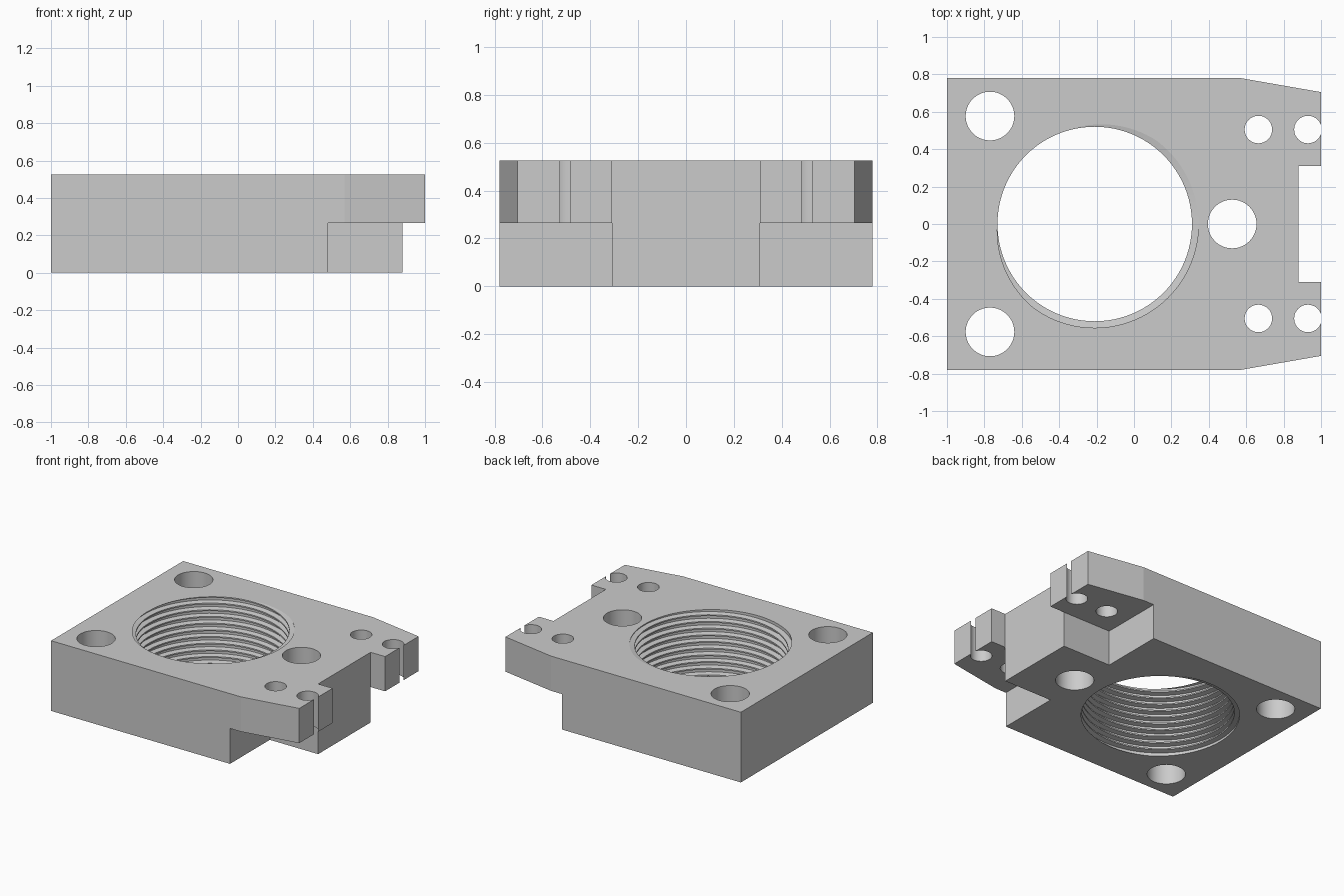
import bpy
import bmesh
from math import cos, sin, pi, radians

default = bpy.data.objects.get("Cube")
if default:
    bpy.data.objects.remove(default, do_unlink=True)

TOP, STEP = 0.525, 0.265
BORE_X, PITCH, TURNS = -0.21, 0.05, 14

metal = bpy.data.materials.new("plain_grey")
metal.use_nodes = True
grey = (0.6, 0.6, 0.6, 1)
metal.diffuse_color = grey
metal.node_tree.nodes["Principled BSDF"].inputs["Base Color"].default_value = grey


def make_object(name, bm):
    bmesh.ops.recalc_face_normals(bm, faces=bm.faces)
    mesh = bpy.data.meshes.new(name)
    bm.to_mesh(mesh)
    bm.free()
    mesh.materials.append(metal)
    ob = bpy.data.objects.new(name, mesh)
    bpy.context.collection.objects.link(ob)
    return ob


def prism(name, outline, z0, z1):
    """Extrude a flat outline between two heights."""
    bm = bmesh.new()
    face = bm.faces.new([bm.verts.new((x, y, z0)) for x, y in outline])
    ext = bmesh.ops.extrude_face_region(bm, geom=[face])
    verts = [v for v in ext["geom"] if isinstance(v, bmesh.types.BMVert)]
    bmesh.ops.translate(bm, verts=verts, vec=(0, 0, z1 - z0))
    return make_object(name, bm)


def hole(name, x, y, r, n=64):
    ring = [(x + r * cos(2 * pi * i / n), y + r * sin(2 * pi * i / n)) for i in range(n)]
    return prism(name, ring, -0.1, TOP + 0.1)


def thread(name, n=96):
    """Closed helical plug: a trapezoid thread profile swept around the bore axis."""
    profile = [(0, 0.52), (0.2, 0.52), (0.35, 0.555), (0.85, 0.555)]
    k = len(profile)
    rows = [(-0.1 + PITCH * (t + u), r) for t in range(TURNS) for u, r in profile]
    bm = bmesh.new()
    grid = [[bm.verts.new((BORE_X + r * cos(2 * pi * i / n), r * sin(2 * pi * i / n),
                           z + PITCH * i / n)) for i in range(n)] for z, r in rows]

    def vert(j, i):
        # one full turn joins the row one pitch higher
        return grid[j][i] if i < n else grid[j + k][0]

    for j in range(len(rows) - 1):
        for i in range(n):
            if i == n - 1 and j + 1 + k >= len(rows):
                continue
            bm.faces.new((vert(j, i), vert(j, i + 1), vert(j + 1, i + 1), vert(j + 1, i)))
    # close both spiral ends onto the axis
    low = bm.verts.new((BORE_X, 0, -0.1))
    high = bm.verts.new((BORE_X, 0, rows[-1][0]))
    for e in [e for e in bm.edges if len(e.link_faces) == 1]:
        a, b = e.verts
        bm.faces.new((a, b, low if a.co.z < TOP / 2 else high))
    return make_object(name, bm)


# Body: tapered plate with a notch between two arms
half = [(-1, 0.78), (0.57, 0.78), (1, 0.705), (1, 0.31), (0.88, 0.31)]
outline = half + [(x, -y) for x, y in reversed(half)]
block = prism("mounting_block", outline, 0, TOP)

# Cutters: corner reliefs, bolt holes, small arm holes and the threaded bore
cutters = [hole("centre_bolt_cutter", 0.525, 0, 0.13), thread("bore_cutter")]
for side in (-1, 1):
    relief = [(0.48, 0.31), (1.1, 0.31), (1.1, 0.9), (0.48, 0.9)]
    cutters.append(prism("relief_cutter", [(x, y * side) for x, y in relief], -0.1, STEP))
    cutters.append(hole("bolt_cutter", -0.77, 0.577 * side, 0.13))
    for x in (0.665, 0.93):
        cutters.append(hole("arm_hole_cutter", x, 0.505 * side, 0.0735))

bpy.ops.object.select_all(action='DESELECT')
bpy.context.view_layer.objects.active = block
block.select_set(True)
for cutter in cutters:
    cutter.hide_render = True
    mod = block.modifiers.new("cut", 'BOOLEAN')
    mod.operation = 'DIFFERENCE'
    mod.solver = 'EXACT'
    mod.object = cutter
    bpy.ops.object.modifier_apply(modifier=mod.name)
    bpy.data.objects.remove(cutter, do_unlink=True)

bpy.ops.object.shade_smooth_by_angle(angle=radians(8))
